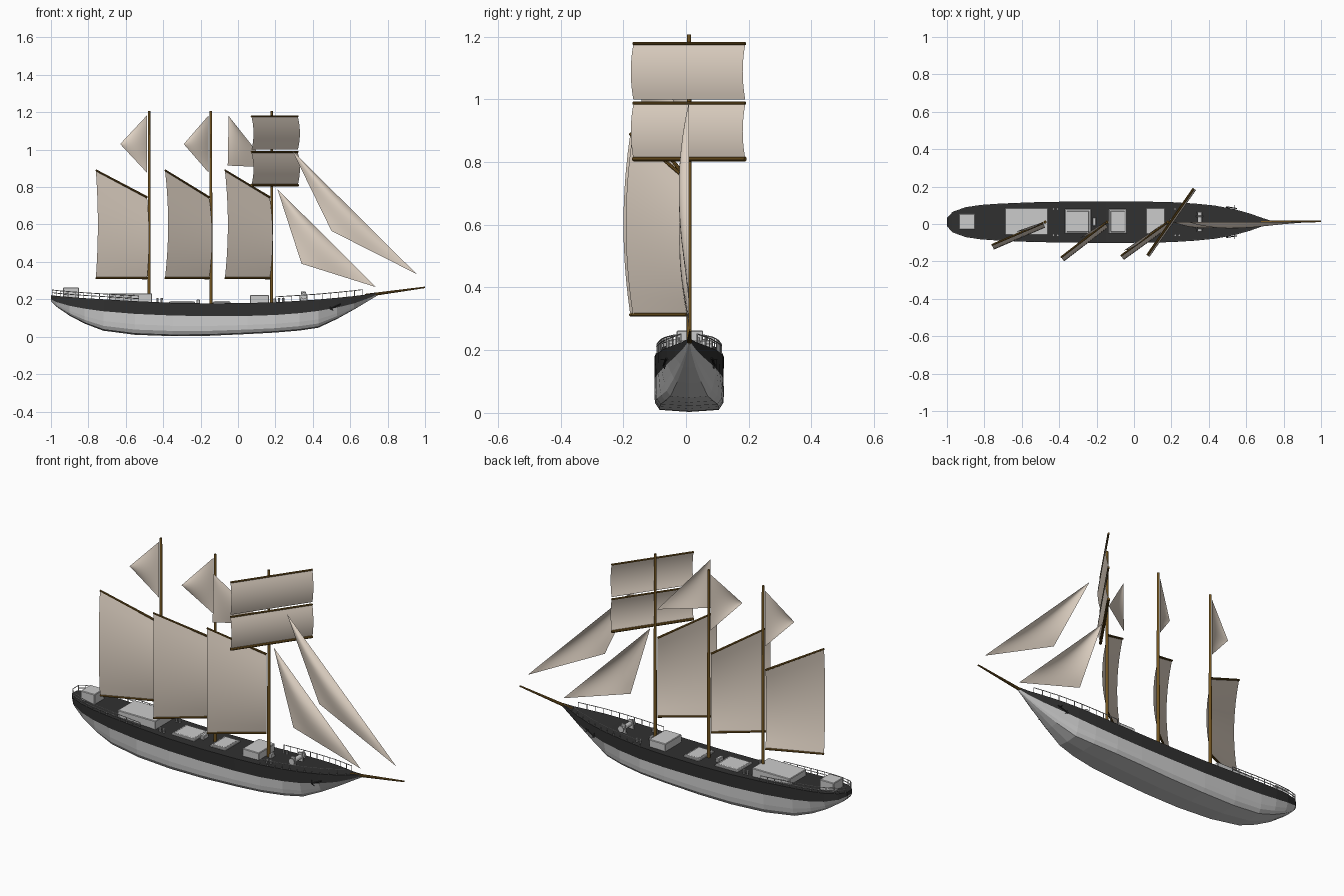
import bpy, bmesh, math
from mathutils import Vector

if "Cube" in bpy.data.objects:
    bpy.data.objects.remove(bpy.data.objects["Cube"])

CY = 0.01  # centreline of the ship


def material(name, rgb):
    m = bpy.data.materials.new(name)
    m.diffuse_color = (*rgb, 1)
    m.use_nodes = True
    m.node_tree.nodes["Principled BSDF"].inputs["Base Color"].default_value = m.diffuse_color
    return m


BLACK = material("black_paint", (0.03, 0.03, 0.03))
CANVAS = material("canvas", (0.78, 0.68, 0.58))
WOOD = material("wood", (0.17, 0.09, 0.015))


def finish(bm, name, mat=None, smooth=False):
    me = bpy.data.meshes.new(name)
    bm.to_mesh(me)
    bm.free()
    ob = bpy.data.objects.new(name, me)
    bpy.context.collection.objects.link(ob)
    if mat:
        me.materials.append(mat)
    for p in me.polygons:
        p.use_smooth = smooth
    return ob


def loft(name, rings, mat=None, caps=False):
    bm = bmesh.new()
    rows = [[bm.verts.new(p) for p in r] for r in rings]
    for a, b in zip(rows, rows[1:]):
        for i in range(len(a) - 1):
            bm.faces.new((a[i], a[i + 1], b[i + 1], b[i]))
    if caps:
        bm.faces.new(rows[0])
        bm.faces.new(rows[-1])
    bmesh.ops.recalc_face_normals(bm, faces=bm.faces)
    return finish(bm, name, mat)


def rods(name, segs, mat=None, sides=8):
    """Tapered rods (start, end, r1, r2) gathered in one object."""
    bm = bmesh.new()
    for a, b, r1, r2 in segs:
        a, b = Vector(a), Vector(b)
        d = b - a
        res = bmesh.ops.create_cone(bm, cap_ends=True, segments=sides, radius1=r1, radius2=r2, depth=d.length)
        rot = d.to_track_quat('Z', 'Y')
        for v in res['verts']:
            v.co = rot @ v.co + (a + b) / 2
    return finish(bm, name, mat)


def box(name, x0, x1, y0, y1, z0, z1, top=1.0, bevel=0.003):
    bm = bmesh.new()
    bmesh.ops.create_cube(bm, size=1)
    for v in bm.verts:
        s = top if v.co.z > 0 else 1
        v.co = ((x0 + x1) / 2 + v.co.x * s * (x1 - x0), (y0 + y1) / 2 + v.co.y * s * (y1 - y0),
                z0 if v.co.z < 0 else z1)
    ob = finish(bm, name)
    m = ob.modifiers.new("bevel", 'BEVEL')
    m.width, m.segments = bevel, 1
    return ob


def sail(name, tl, tr, br, bl, bulge, n=10, tri=False):
    """Quad sail bulging between head and foot; tri makes a three-cornered sail (tl, br, bl)."""
    tl, tr, br, bl, bulge = map(Vector, (tl, tr, br, bl, bulge))
    bm = bmesh.new()
    rows = []
    for j in range(n + 1):
        t = j / n
        row = []
        for i in range(n + 1):
            s = i / n
            p = tl.lerp(tr, s).lerp(bl.lerp(br, s), t)
            k = 4 * t * (1 - t) * (4 * s * (1 - s) if tri else 1)
            row.append(bm.verts.new(p + bulge * k))
        rows.append(row)
    for a, b in zip(rows, rows[1:]):
        for i in range(n):
            bm.faces.new((a[i], a[i + 1], b[i + 1], b[i]))
    bmesh.ops.remove_doubles(bm, verts=bm.verts, dist=1e-5)
    return finish(bm, name, CANVAS, True)


# Hull stations: x, deck z, stripe z, keel z, half width, fullness
ST = [(-1.0, .222, .200, .190, .022, .7), (-.97, .218, .185, .160, .055, .72), (-.90, .212, .165, .112, .080, .78),
      (-.82, .206, .150, .070, .092, .82), (-.72, .200, .136, .032, .099, .88), (-.55, .190, .122, .010, .106, .95),
      (-.35, .181, .113, .003, .110, 1), (-.15, .178, .110, .005, .111, 1), (.05, .180, .111, .014, .110, 1),
      (.20, .184, .116, .022, .107, .98), (.33, .192, .126, .033, .099, .9), (.43, .199, .138, .048, .089, .78),
      (.53, .208, .156, .095, .071, .62), (.62, .217, .178, .145, .046, .5), (.69, .226, .203, .187, .021, .45),
      (.745, .236, .226, .220, .004, .5)]


def at(x, k):
    for a, b in zip(ST, ST[1:]):
        if a[0] <= x <= b[0]:
            return a[k] + (b[k] - a[k]) * (x - a[0]) / (b[0] - a[0])


lower, upper = [], []
for x, zd, zs, zk, w, f in ST:
    h = zs - zk
    half = [(w * .99, zs), (w * (.45 + .55 * f), zk + .5 * h), (w * (.2 + .78 * f), zk + .25 * h),
            (w * f * .86, zk + .06 * h)]
    pts = [(-y, z) for y, z in half] + [(0, zk)] + [(y, z) for y, z in reversed(half)]
    lower.append([(x, CY + y, z) for y, z in pts])
    upper.append([(x, CY + y, z) for y, z in ((-w * .99, zs), (-w, zd), (0, zd), (w, zd), (w * .99, zs))])
loft("hull_lower", lower, caps=True)
loft("hull_topsides_and_deck", upper, BLACK, caps=True)

# Masts and bowsprit
MASTS = {"aft": -.475, "main": -.145, "fore": .18}
for n, x in MASTS.items():
    rods(n + "_mast", [((x, CY, .15), (x, CY, 1.207), .0085, .0065)], WOOD, 12)
rods("bowsprit", [((.68, CY, .220), (1.0, CY + .004, .264), .009, .004)], WOOD, 10)

# Gaff sails with gaff and boom
for n, ex, ey in (("aft", -.76, -.112), ("main", -.39, -.178), ("fore", -.07, -.17)):
    mx = MASTS[n]
    d = Vector((ex - mx, ey - CY, 0)).normalized()
    bulge = Vector((-d.y, d.x, 0)) * .027
    lx, ly = mx + d.x * .012, CY + d.y * .012
    sail(n + "_gaff_sail", (lx, ly, .743), (ex, ey, .888), (ex, ey, .315), (lx, ly, .315), bulge)
    rods(n + "_gaff_and_boom", [((lx, ly, .745), (ex, ey, .89), .006, .005),
                                ((lx, ly, .313), (ex, ey, .313), .006, .005)], WOOD)

# Triangular topsails
for n, tx, ty in (("aft", -.63, -.04), ("main", -.29, -.075)):
    x = MASTS[n] - .012
    tip = (tx, ty, 1.03)
    sail(n + "_topsail", (x, CY, 1.183), tip, tip, (x, CY, .877), (.004, -.012, 0), tri=True)
apex = (-.05, -.14, 1.18)
sail("fore_topsail", apex, apex, (.168, CY, .905), (-.055, -.142, .915), (.007, -.012, 0), tri=True)

# Jibs
for n, head, tack, clew in (("inner", (.21, CY, .79), (.738, CY, .265), (.34, -.005, .39)),
                            ("outer", (.29, CY, .995), (.955, CY, .335), (.50, -.01, .565))):
    sail(n + "_jib", head, head, tack, clew, (.003, -.028, .003), tri=True)

# Square sails and yards on the foremast
P, Q = (.072, -.168), (.320, .189)
for n, z0, z1 in (("upper", 1.0, 1.176), ("lower", .812, .984)):
    sail(n + "_square_sail", (*P, z1), (*Q, z1), (*Q, z0), (*P, z0), (.011, -.008, 0))
rods("yards", [((*P, z), (*Q, z), r, r) for z, r in ((1.178, .005), (.988, .005), (.81, .0075))], WOOD)

# Deckhouses and hatches
box("stern_house", -.935, -.85, -.03, .055, .195, .262)
box("aft_cabin", -.69, -.46, -.06, .086, .17, .232)
box("fore_cabin", .065, .165, -.055, .086, .17, .222)
for n, x0, x1 in (("main", -.37, -.23), ("fore", -.135, -.04)):
    box(n + "_hatch_coaming", x0, x1, -.052, .08, .165, .187)
    box(n + "_hatch_cover", x0 + .01, x1 - .01, -.042, .07, .186, .191, .95, .001)
box("companionway", -.222, -.203, -.01, .036, .165, .198)
box("hatch_rim", .19, .205, -.005, .03, .17, .205, .9, .002)

# Windlass
rods("windlass", [((.352, -.035, .218), (.352, .06, .218), .012, .012),
                  ((.352, -.04, .218), (.352, -.034, .218), .018, .018),
                  ((.352, .059, .218), (.352, .065, .218), .018, .018)], None, 12)
for n, y in (("left", -.022), ("right", .042)):
    box("windlass_post_" + n, .33, .37, y - .005, y + .005, .185, .242, .6, .002)

# Mooring bitts and pin rails around the masts
rods("mooring_bitts", [((x + dx, CY + s * .07, .17), (x + dx, CY + s * .07, .207), .005, .006)
                       for x in (-.43, .22) for dx in (0, .022) for s in (-1, 1)])

# Railings fore and aft
H = .029


def edge(x, s, dz=0.0):
    return Vector((x, CY + s * (at(x, 4) - .004), at(x, 1) + dz))


for n, x0, x1, count in (("stern", -.993, -.53, 11), ("bow", .20, .665, 11)):
    segs = []
    xs = [x0 + (x1 - x0) * i / count for i in range(count + 1)]
    if n == "stern":
        xs.insert(1, -.97)
    for s in (-1, 1):
        for x in xs:
            segs.append((edge(x, s, -.005), edge(x, s, H), .0018, .0018))
        segs += [(edge(a, s, k * H), edge(b, s, k * H), .0022, .0022)
                 for a, b in zip(xs, xs[1:]) for k in ((1,) if n == "bow" else (1, .5))]
    if n == "stern":
        segs.append((edge(x0, -1, H), edge(x0, 1, H), .0022, .0022))
    rods(n + "_railing", segs, None, 6)

# Anchors on both bows
for n, s in (("right", -1), ("left", 1)):
    x, y = .52, CY + s * .079
    rods("anchor_" + n, [((x - .025, y + s * .003, .150), (x + .03, y - s * .006, .175), .003, .003),
                         ((x - .025, y, .150), (x - .008, y, .140), .004, .001),
                         ((x - .025, y, .150), (x - .024, y, .168), .004, .001),
                         ((x + .018, y - .012, .170), (x + .018, y + .012, .170), .002, .002)], BLACK, 6)
